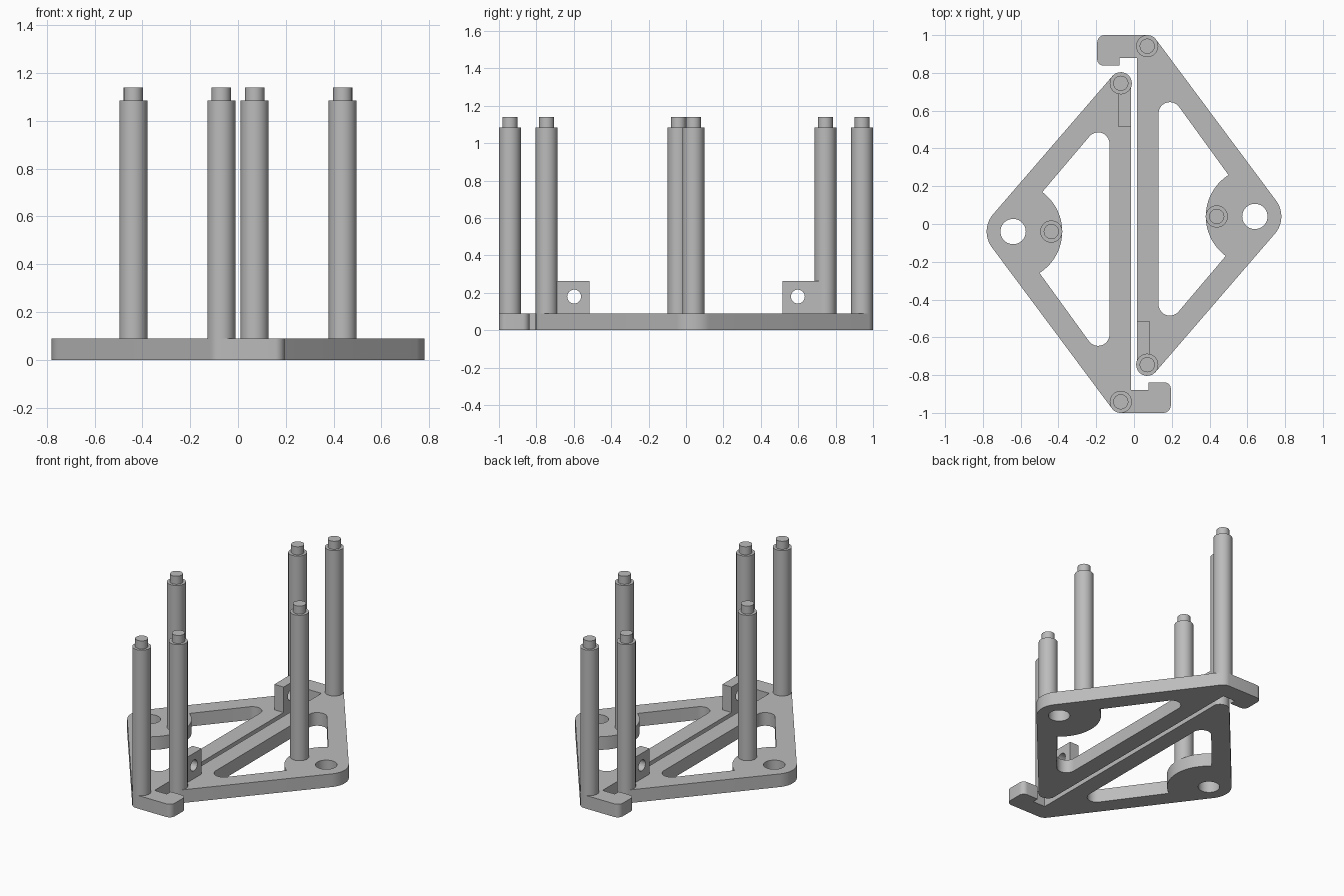
import bpy, bmesh
from math import cos, sin, radians, pi
from mathutils import Matrix

cube = bpy.data.objects.get("Cube")
if cube:
    bpy.data.objects.remove(cube, do_unlink=True)

GREY = (0.5, 0.5, 0.5, 1)
mat = bpy.data.materials.new("plain grey")
mat.use_nodes = True
mat.diffuse_color = GREY
mat.node_tree.nodes["Principled BSDF"].inputs["Base Color"].default_value = GREY

PLATE_H = 0.09
POST_R = 0.0585
EDGE = 0.0155                       # inner edge of each half, beside the centre gap
TIP, TAIL, CORNER = (0.07, 0.9415), (0.07, -0.745), (0.64, 0.04)
BOSS_POST = (0.438, 0.04)


def arc(centre, r, start, end, steps=14):
    """Points along an arc, angles in degrees."""
    out = []
    for i in range(steps + 1):
        a = radians(start + (end - start) * i / steps)
        out.append((centre[0] + r * cos(a), centre[1] + r * sin(a)))
    return out


def circle(centre, r):
    return arc(centre, r, 0, 360, 40)[:-1]


def finish(name, mesh):
    """Weld, colour and smooth a mesh, then add its half-turn twin."""
    bm = bmesh.new()
    bm.from_mesh(mesh)
    bmesh.ops.remove_doubles(bm, verts=bm.verts, dist=0.0001)
    bmesh.ops.recalc_face_normals(bm, faces=bm.faces)
    bm.to_mesh(mesh)
    bm.free()
    mesh.materials.clear()
    mesh.materials.append(mat)
    for side, turn in (("left", 0), ("right", pi)):
        data = mesh if turn == 0 else mesh.copy()
        data.transform(Matrix.Rotation(turn, 4, "Z"))
        obj = bpy.data.objects.new(f"{side}_{name}", data)
        bpy.context.collection.objects.link(obj)
        bpy.ops.object.select_all(action="DESELECT")
        obj.select_set(True)
        bpy.context.view_layer.objects.active = obj
        bpy.ops.object.shade_smooth_by_angle(angle=radians(35))


def slab(name, loops, thickness, matrix):
    """Extrude an outline with holes, centred on its own plane."""
    curve = bpy.data.curves.new(name, "CURVE")
    curve.dimensions = "2D"
    curve.fill_mode = "BOTH"
    curve.extrude = thickness / 2
    for loop in loops:
        spline = curve.splines.new("POLY")
        spline.points.add(len(loop) - 1)
        for p, (x, y) in zip(spline.points, loop):
            p.co = (x, y, 0, 1)
        spline.use_cyclic_u = True
    helper = bpy.data.objects.new(name + "_helper", curve)
    bpy.context.collection.objects.link(helper)
    graph = bpy.context.evaluated_depsgraph_get()
    mesh = bpy.data.meshes.new_from_object(helper.evaluated_get(graph))
    bpy.data.objects.remove(helper, do_unlink=True)
    mesh.transform(matrix)
    finish(name, mesh)


# Base plate: triangular frame with a hook at one end
outline = (
    arc(TAIL, POST_R, 180 + 20, 319.3)
    + arc(CORNER, 0.14, -40.7, 36.5, 20)
    + arc(TIP, POST_R, 36.5, 90)
    + arc((-0.155, 0.96), 0.04, 90, 180, 8)
    + arc((-0.16, 0.873), 0.035, 180, 270, 8)
    + [(-0.077, 0.838), (-0.077, 0.88), (EDGE, 0.88)]
    + [(EDGE, -0.745)]
)
window = (
    arc((0.19, 0.585), 0.06, 180, 36.5)
    + arc(CORNER, 0.26, 122.5, 233.6, 28)
    + arc((0.19, -0.425), 0.06, -40.7, -180)
)
slab("base_plate", [outline, window, circle(CORNER, 0.067)], PLATE_H,
     Matrix.Translation((0, 0, PLATE_H / 2)))

# Drilled lug beside the short post, profile drawn in the y-z plane
lug = [(-0.745, PLATE_H), (-0.515, PLATE_H), (-0.515, 0.264), (-0.745, 0.264)]
upright = Matrix(((0, 0, 1), (1, 0, 0), (0, 1, 0))).to_4x4()
slab("lug", [lug, circle((-0.598, 0.18), 0.037)], 0.07,
     Matrix.Translation((EDGE + 0.035, 0, 0)) @ upright)

# Posts with a narrower pin on top
for name, (x, y) in (("tip_post", TIP), ("tail_post", TAIL), ("boss_post", BOSS_POST)):
    bm = bmesh.new()
    for r, low, high in ((POST_R, PLATE_H, 1.085), (0.04, 1.085, 1.14)):
        bmesh.ops.create_cone(
            bm, cap_ends=True, segments=40, radius1=r, radius2=r, depth=high - low,
            matrix=Matrix.Translation((x, y, (low + high) / 2)))
    mesh = bpy.data.meshes.new(name)
    bm.to_mesh(mesh)
    bm.free()
    finish(name, mesh)
